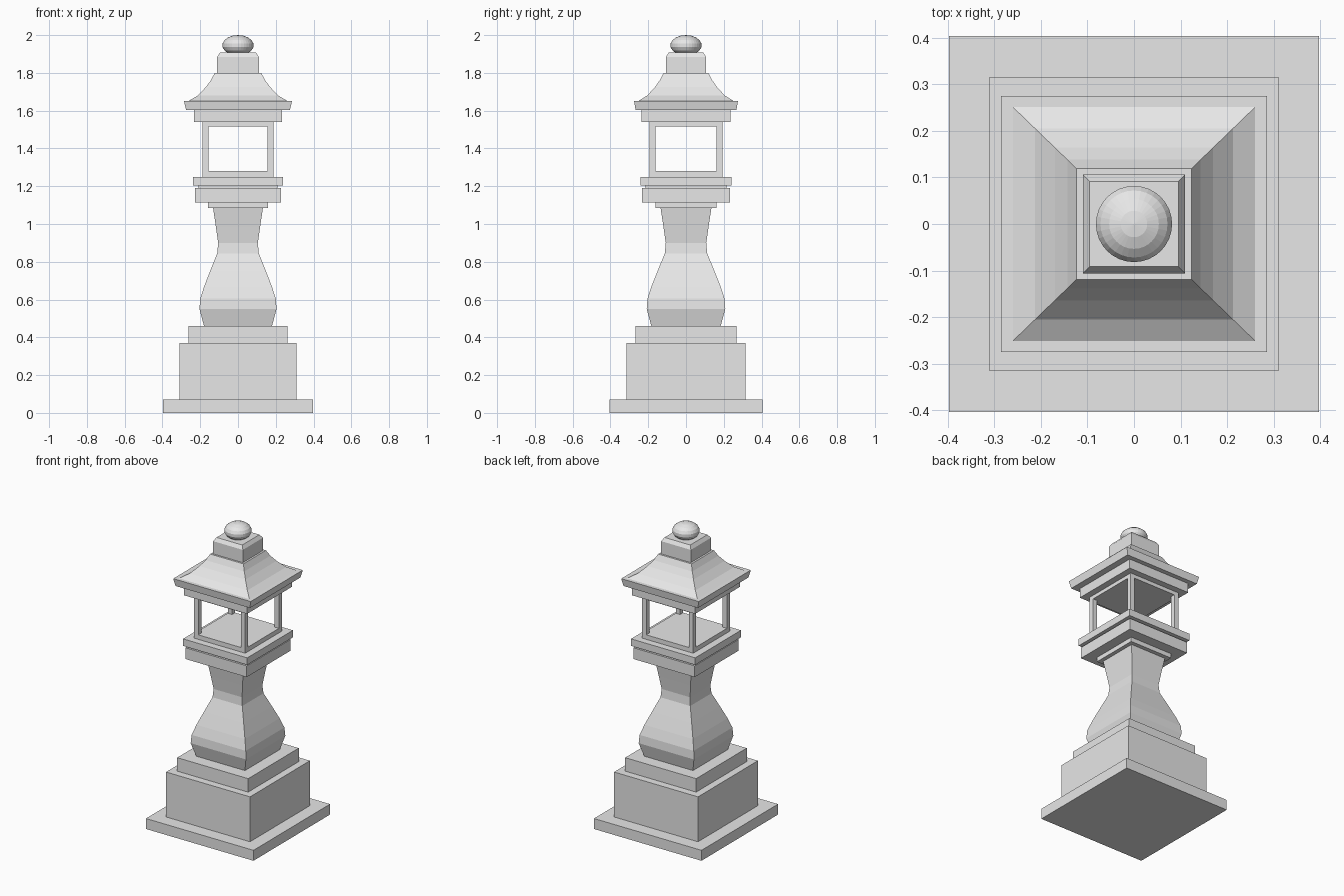
import bpy, bmesh, math

if "Cube" in bpy.data.objects:
    bpy.data.objects.remove(bpy.data.objects["Cube"])

stone = bpy.data.materials.new("grey stone")
stone.diffuse_color = (0.8, 0.8, 0.8, 1)
stone.use_nodes = True
stone.node_tree.nodes["Principled BSDF"].inputs["Base Color"].default_value = stone.diffuse_color


def finish(name, bm):
    bmesh.ops.recalc_face_normals(bm, faces=bm.faces)
    mesh = bpy.data.meshes.new(name)
    bm.to_mesh(mesh)
    bm.free()
    mesh.materials.append(stone)
    obj = bpy.data.objects.new(name, mesh)
    bpy.context.collection.objects.link(obj)
    return obj


def square_loft(name, profile, cx=0, cy=0):
    """Stack rectangular sections given as (half x, half y, z)."""
    bm = bmesh.new()
    rings = [[bm.verts.new((cx + sx * hx, cy + sy * hy, z))
              for sx, sy in ((-1, -1), (1, -1), (1, 1), (-1, 1))]
             for hx, hy, z in profile]
    bm.faces.new(rings[0][::-1])
    bm.faces.new(rings[-1])
    for low, high in zip(rings, rings[1:]):
        for i in range(4):
            j = (i + 1) % 4
            bm.faces.new((low[i], low[j], high[j], high[i]))
    return finish(name, bm)


def slab(name, hx, hy, z0, z1, cx=0, cy=0):
    return square_loft(name, [(hx, hy, z0), (hx, hy, z1)], cx, cy)


# Stepped base
slab("base_slab", 0.397, 0.404, 0, 0.07)
slab("plinth", 0.31, 0.316, 0.07, 0.37)
slab("plinth_step", 0.262, 0.267, 0.37, 0.46)

# Curved pedestal
pedestal = [(0.18, 0.46), (0.204, 0.55), (0.2, 0.605), (0.179, 0.67),
            (0.146, 0.755), (0.11, 0.845), (0.105, 0.9), (0.117, 0.985),
            (0.132, 1.085)]
square_loft("pedestal", [(r, r * 1.02, z) for r, z in pedestal])

# Platform under the lantern chamber
slab("pedestal_cap", 0.158, 0.162, 1.085, 1.115)
slab("platform_lower", 0.227, 0.232, 1.115, 1.19)
slab("platform_joint", 0.21, 0.214, 1.19, 1.203)
slab("platform_upper", 0.237, 0.241, 1.203, 1.25)

# Open lantern chamber
slab("chamber_sill", 0.189, 0.194, 1.25, 1.28)
for sx in (-1, 1):
    for sy in (-1, 1):
        slab("chamber_post", 0.016, 0.016, 1.28, 1.515, sx * 0.173, sy * 0.178)
slab("chamber_lintel", 0.189, 0.194, 1.515, 1.54)

# Roof with flared eaves
slab("roof_support", 0.232, 0.236, 1.54, 1.603)
square_loft("roof_eaves", [(0.275, 0.267, 1.603), (0.286, 0.275, 1.652)])
roof = [(0.26, 1.652), (0.213, 1.68), (0.17, 1.725), (0.143, 1.762), (0.123, 1.8)]
square_loft("roof", [(r, r * 0.965, z) for r, z in roof])
square_loft("roof_neck", [(0.11, 0.106, 1.8), (0.11, 0.106, 1.885),
                          (0.095, 0.091, 1.908)])

# Flattened ball finial
bm = bmesh.new()
bmesh.ops.create_uvsphere(bm, u_segments=32, v_segments=9, radius=1)
bmesh.ops.scale(bm, vec=(0.083, 0.083, 0.054), verts=bm.verts)
bmesh.ops.translate(bm, vec=(0, 0, 1.946), verts=bm.verts)
finish("ball_finial", bm)
